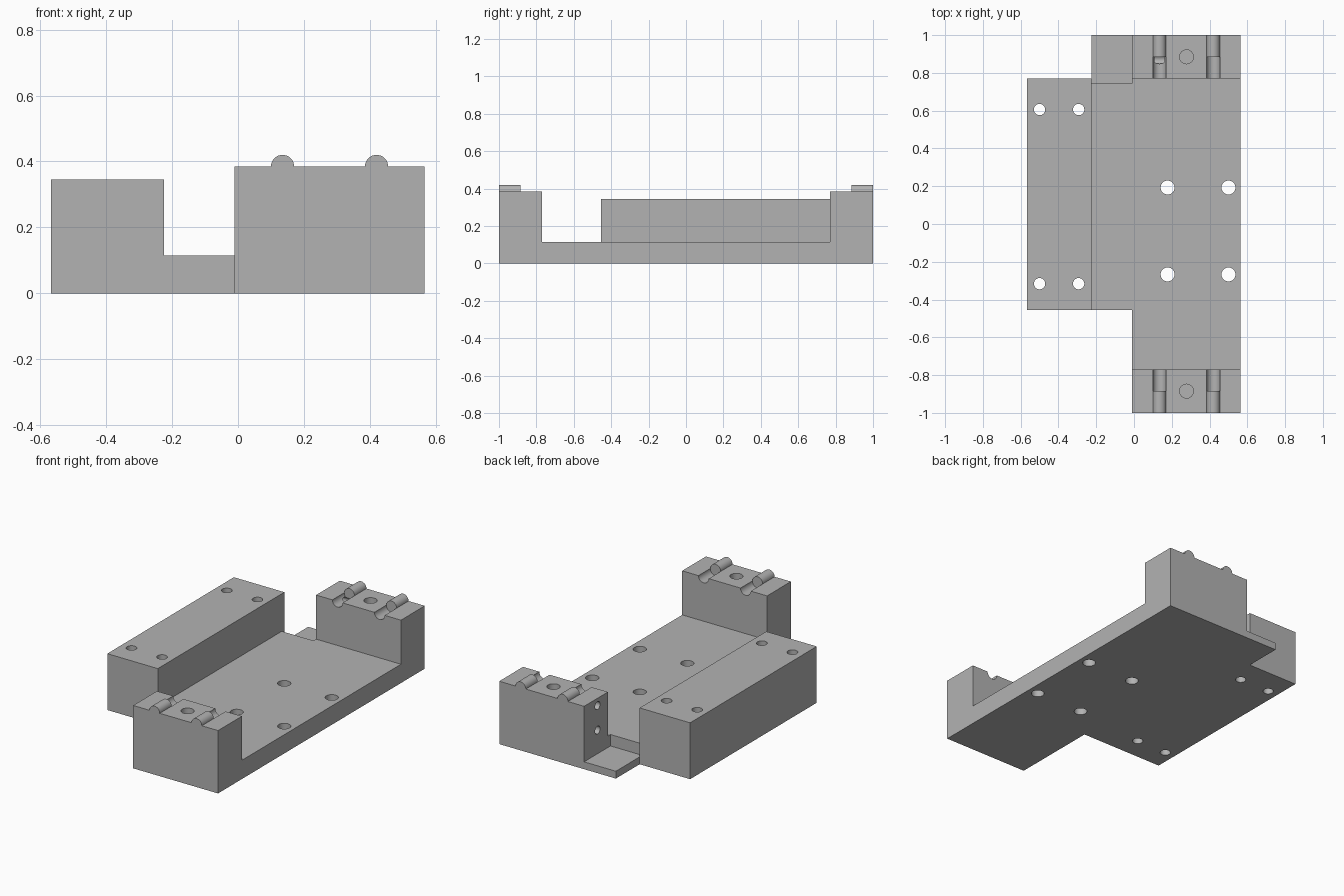
import bpy, bmesh
from math import pi, radians
from mathutils import Matrix, Vector

cube = bpy.data.objects.get("Cube")
if cube:
    bpy.data.objects.remove(cube, do_unlink=True)

grey = bpy.data.materials.new("plain grey")
grey.use_nodes = True
grey.diffuse_color = (0.45, 0.45, 0.45, 1)
grey.node_tree.nodes["Principled BSDF"].inputs["Base Color"].default_value = grey.diffuse_color

X0, X1 = -0.01, 0.565      # rail sides
BLOCK_X = -0.225           # inner face of the side block
FLOOR, TOP = 0.115, 0.385  # rail floor and end block heights
INNER, MID = 0.77, 0.885   # inner face and middle of the end blocks
RIDGE_X, RIDGE_R = (0.135, 0.42), 0.035


def finish(name, bm):
    bmesh.ops.recalc_face_normals(bm, faces=bm.faces)
    mesh = bpy.data.meshes.new(name)
    bm.to_mesh(mesh)
    bm.free()
    mesh.materials.append(grey)
    obj = bpy.data.objects.new(name, mesh)
    bpy.context.collection.objects.link(obj)
    return obj


def extrude(name, points, direction):
    bm = bmesh.new()
    face = bm.faces.new([bm.verts.new(p) for p in points])
    grown = bmesh.ops.extrude_face_region(bm, geom=[face])["geom"]
    verts = [v for v in grown if isinstance(v, bmesh.types.BMVert)]
    bmesh.ops.translate(bm, verts=verts, vec=direction)
    return finish(name, bm)


def box(name, x, y, z):
    corners = [(x[0], y[0], z[0]), (x[1], y[0], z[0]), (x[1], y[1], z[0]), (x[0], y[1], z[0])]
    return extrude(name, corners, (0, 0, z[1] - z[0]))


def rod(name, start, end, radius, sides=32):
    a, b = Vector(start), Vector(end)
    turn = (b - a).to_track_quat("Z", "Y").to_matrix().to_4x4()
    bm = bmesh.new()
    bmesh.ops.create_cone(bm, cap_ends=True, segments=sides, radius1=radius, radius2=radius,
                          depth=(b - a).length, matrix=Matrix.Translation((a + b) / 2) @ turn)
    return finish(name, bm)


def combine(target, other, operation):
    mod = target.modifiers.new("cut", "BOOLEAN")
    mod.operation, mod.solver, mod.object = operation, "EXACT", other
    bpy.context.view_layer.objects.active = target
    bpy.ops.object.modifier_apply(modifier=mod.name)
    bpy.data.objects.remove(other, do_unlink=True)


# U-shaped rail: floor with a raised block at each end
profile = [(-1, 0), (1, 0), (1, TOP), (INNER, TOP), (INNER, FLOOR),
           (-INNER, FLOOR), (-INNER, TOP), (-1, TOP)]
body = extrude("mount_body", [(X0, y, z) for y, z in profile], (X1 - X0, 0, 0))

# side block, the shelf joining it to the rail, and the thin back tab
for part in (box("shelf", (-0.3, 0.05), (-0.455, 0.745), (0, FLOOR)),
             box("side_block", (-0.567, BLOCK_X), (-0.455, INNER), (0, 0.345)),
             box("back_tab", (BLOCK_X, 0.05), (0.7, 1), (0, 0.045))):
    combine(body, part, "UNION")

# screw holes through the side block and the rail floor
for xs, ys, r in (((-0.5, -0.293), (-0.316, 0.606), 0.03),
                  ((0.178, 0.5), (-0.267, 0.193), 0.037)):
    for x in xs:
        for y in ys:
            combine(body, rod("hole", (x, y, -0.1), (x, y, 0.5), r), "DIFFERENCE")

# each end block: blind screw hole, and grooves on the inner half
for side in (-1, 1):
    y = side * MID
    combine(body, rod("hole", (0.278, y, 0.13), (0.278, y, 0.5), 0.037), "DIFFERENCE")
    for x in RIDGE_X:
        groove = rod("groove", (x, side * 0.7, TOP), (x, y, TOP), RIDGE_R)
        combine(body, groove, "DIFFERENCE")

# two blind holes in the side of the back end block
for z in (0.19, 0.34):
    combine(body, rod("hole", (-0.1, 0.87, z), (0.2, 0.87, z), 0.024), "DIFFERENCE")

# half-round ridges on the outer half of each end block
ridges = []
for side, end in ((-1, "front"), (1, "back")):
    for x, hand in zip(RIDGE_X, ("right", "left")):
        ridge = rod(f"{end}_{hand}_ridge", (x, side * MID, TOP), (x, side, TOP), RIDGE_R)
        bm = bmesh.new()
        bm.from_mesh(ridge.data)
        cut = bmesh.ops.bisect_plane(bm, geom=bm.verts[:] + bm.edges[:] + bm.faces[:], dist=1e-5,
                                     plane_co=(0, 0, TOP), plane_no=(0, 0, 1), clear_inner=True)
        rim = [e for e in bm.edges if e.is_boundary]
        bmesh.ops.holes_fill(bm, edges=rim)
        bm.to_mesh(ridge.data)
        bm.free()
        ridges.append(ridge)

# smooth round surfaces, crisp corners
bpy.ops.object.select_all(action="DESELECT")
for obj in [body] + ridges:
    obj.select_set(True)
bpy.context.view_layer.objects.active = body
bpy.ops.object.shade_smooth_by_angle(angle=radians(30))
